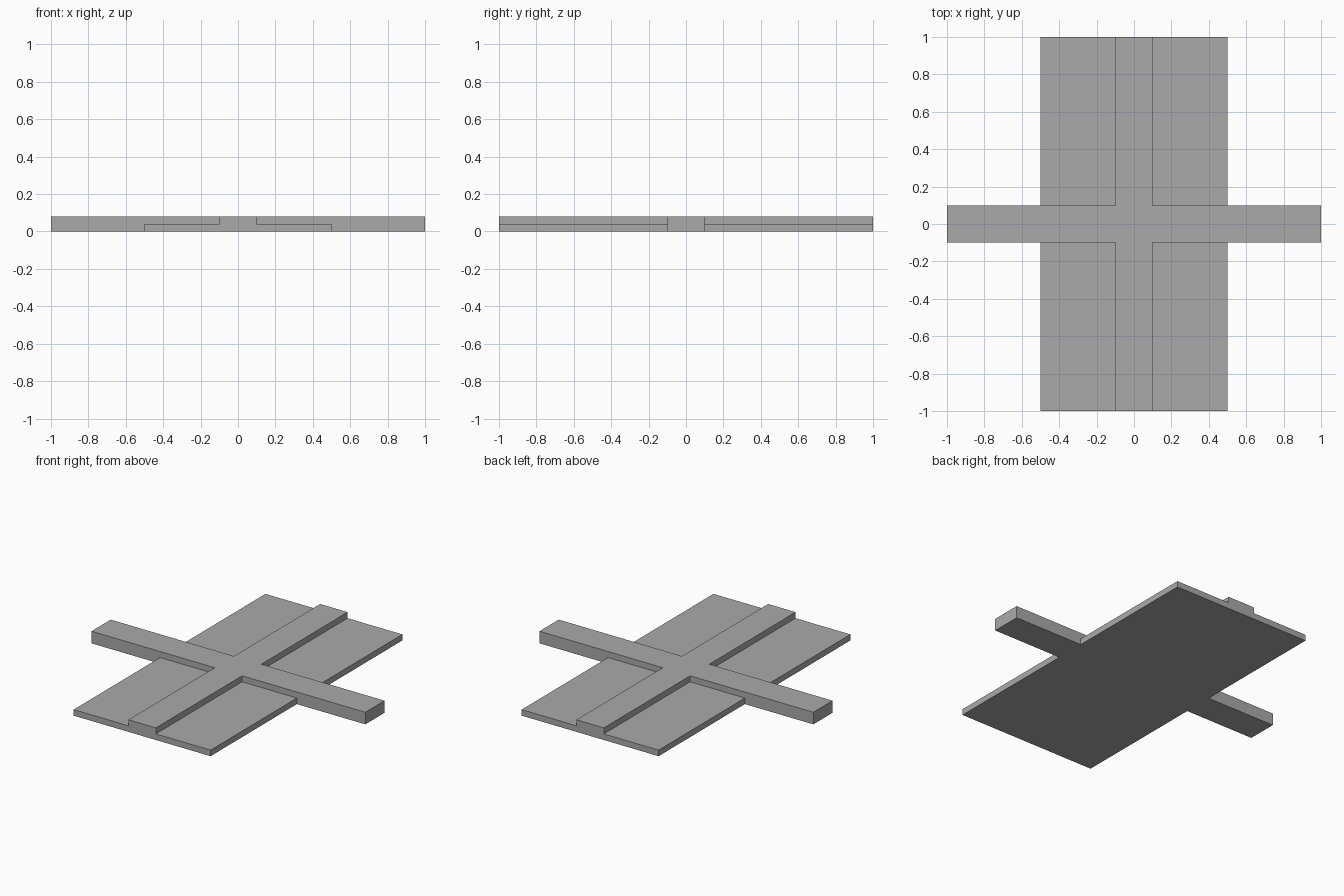
import bpy
import bmesh
from mathutils import Vector

default = bpy.data.objects.get("Cube")
if default:
    bpy.data.objects.remove(default, do_unlink=True)

grey = bpy.data.materials.new("plain grey")
grey.use_nodes = True
colour = (0.4, 0.4, 0.4, 1)
grey.diffuse_color = colour
grey.node_tree.nodes["Principled BSDF"].inputs["Base Color"].default_value = colour

# Cut lines shared by the base plate and the raised cross
CUTS = ((-1, -0.5, -0.1, 0.1, 0.5, 1), (-1, -0.1, 0.1, 1), (0, 0.04, 0.08))


def solid(cell):
    """True where a cell belongs to the plate or the cross."""
    if any(not 0 <= c < len(cuts) - 1 for c, cuts in zip(cell, CUTS)):
        return False
    x, y, z = (abs(cuts[c] + cuts[c + 1]) / 2 for c, cuts in zip(cell, CUTS))
    plate = x < 0.5 and z < 0.04
    cross_bar = y < 0.1
    long_rib = x < 0.1
    return plate or cross_bar or long_rib


def add_side(bm, cell, axis, step):
    """One outer side of a cell, wound to face outward."""
    u, v = (axis + 1) % 3, (axis + 2) % 3
    corners = [(0, 0), (1, 0), (1, 1), (0, 1)][::1 if step else -1]
    verts = []
    for a, b in corners:
        index = list(cell)
        index[axis] += step
        index[u] += a
        index[v] += b
        verts.append(bm.verts.new(Vector([CUTS[k][index[k]] for k in range(3)])))
    bm.faces.new(verts)


# Plate and cross as one closed shell
bm = bmesh.new()
for i in range(len(CUTS[0]) - 1):
    for j in range(len(CUTS[1]) - 1):
        for k in range(len(CUTS[2]) - 1):
            cell = (i, j, k)
            if not solid(cell):
                continue
            for axis in range(3):
                for step in (0, 1):
                    beside = list(cell)
                    beside[axis] += 2 * step - 1
                    if not solid(beside):
                        add_side(bm, cell, axis, step)

# Join the sides and merge flat neighbours into single faces
bmesh.ops.remove_doubles(bm, verts=bm.verts[:], dist=0.0001)
bmesh.ops.dissolve_limit(bm, angle_limit=0.01, verts=bm.verts[:], edges=bm.edges[:])

mesh = bpy.data.meshes.new("plate_with_cross")
bm.to_mesh(mesh)
bm.free()
mesh.materials.append(grey)
plate = bpy.data.objects.new("plate_with_cross", mesh)
bpy.context.scene.collection.objects.link(plate)
